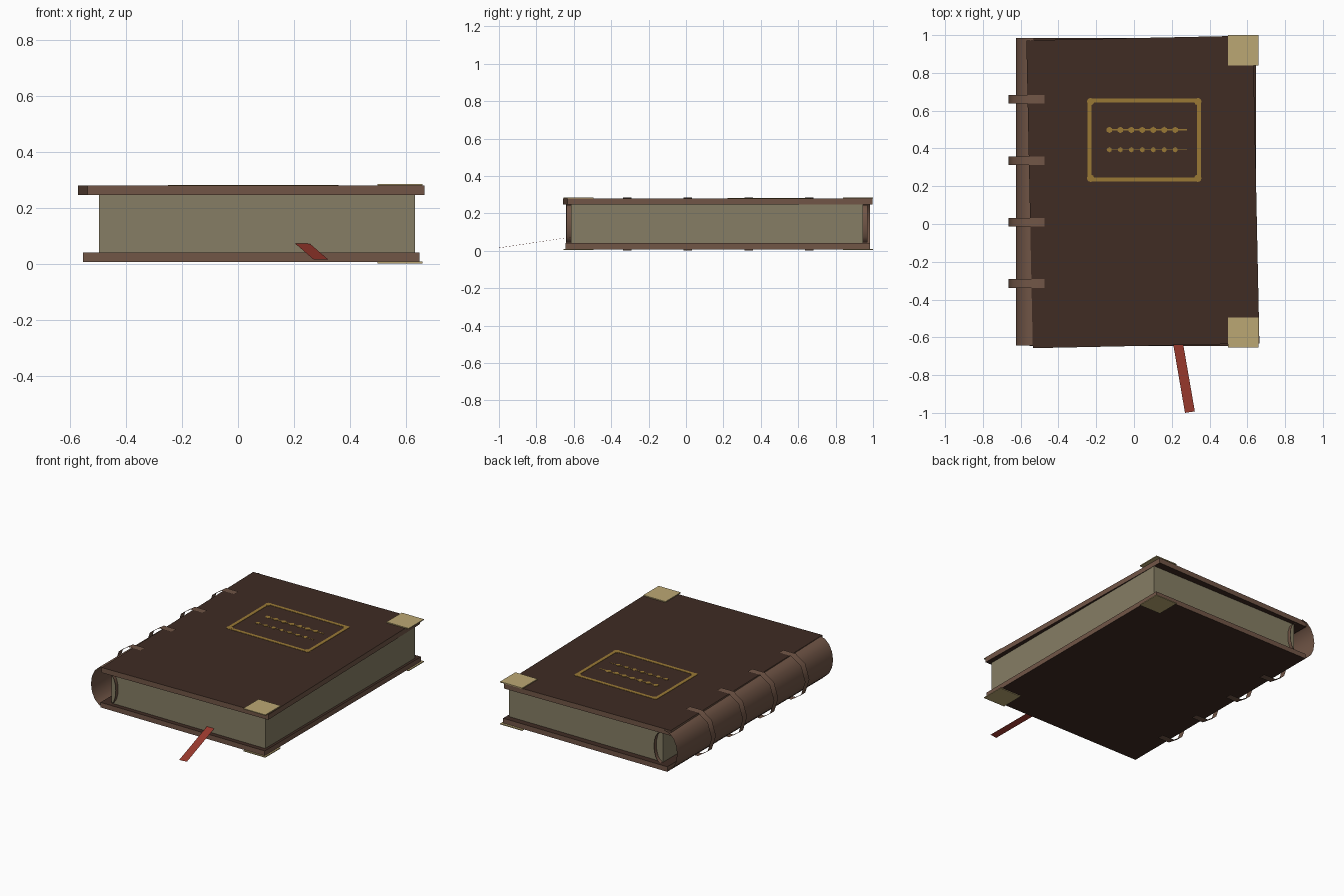
import bpy, bmesh, math
from mathutils import Matrix

if "Cube" in bpy.data.objects:
    bpy.data.objects.remove(bpy.data.objects["Cube"], do_unlink=True)


def material(name, r, g, b):
    m = bpy.data.materials.new(name)
    m.use_nodes = True
    m.diffuse_color = (r, g, b, 1)
    bsdf = m.node_tree.nodes["Principled BSDF"]
    bsdf.inputs["Base Color"].default_value = (r, g, b, 1)
    bsdf.inputs["Roughness"].default_value = 0.8
    return m


DARK = material("dark leather", 0.050, 0.025, 0.017)
BROWN = material("brown leather", 0.165, 0.092, 0.062)
PAPER = material("aged paper", 0.240, 0.208, 0.128)
BRASS = material("pale brass", 0.500, 0.390, 0.175)
GOLD = material("gold leaf", 0.320, 0.190, 0.036)
RED = material("red ribbon", 0.360, 0.046, 0.030)


def finish(name, bm, *mats):
    mesh = bpy.data.meshes.new(name)
    bm.to_mesh(mesh)
    bm.free()
    for m in mats:
        mesh.materials.append(m)
    obj = bpy.data.objects.new(name, mesh)
    bpy.context.collection.objects.link(obj)
    return obj


def add_box(bm, x0, x1, y0, y1, z0, z1):
    place = Matrix.Translation(((x0 + x1) / 2, (y0 + y1) / 2, (z0 + z1) / 2))
    size = Matrix.Diagonal((x1 - x0, y1 - y0, z1 - z0, 1))
    bmesh.ops.create_cube(bm, size=1, matrix=place @ size)


def add_stud(bm, x, y, r, sides):
    bmesh.ops.create_cone(bm, cap_ends=True, segments=sides, radius1=r, radius2=r,
                          depth=0.004, matrix=Matrix.Translation((x, y, 0.2805)))


def sheet(name, profile, y0, y1, mat):
    """Thin sheet: an x-z profile swept along y."""
    bm = bmesh.new()
    rows = [[bm.verts.new((x, y, z)) for x, z in profile] for y in (y0, y1)]
    for i in range(len(profile) - 1):
        f = bm.faces.new((rows[0][i], rows[0][i + 1], rows[1][i + 1], rows[1][i]))
        f.smooth = True
    return finish(name, bm, mat)


def arc(cx, cz, rx, rz, steps):
    return [(cx - rx * math.sin(math.pi * i / steps), cz + rz * math.cos(math.pi * i / steps))
            for i in range(steps + 1)]


# Covers: dark faces, brown edges; the top one sits slightly twisted
def cover(name, z0, z1, angle):
    bm = bmesh.new()
    add_box(bm, -0.6, 0.6, -0.815, 0.815, z0, z1)
    for f in bm.faces:
        f.material_index = 0 if abs(f.normal.z) > 0.5 else 1
    turn = Matrix.Translation((0.047, 0.17, 0)) @ Matrix.Rotation(math.radians(angle), 4, "Z")
    bmesh.ops.transform(bm, matrix=turn, verts=bm.verts)
    finish(name, bm, DARK, BROWN)


cover("top_cover", 0.246, 0.28, 1.2)
cover("bottom_cover", 0.008, 0.041, 0)

# Page block
bm = bmesh.new()
add_box(bm, -0.495, 0.63, -0.615, 0.945, 0.041, 0.246)
finish("page_block", bm, PAPER)

# Rounded spine and the small bands at both ends of the pages
sheet("spine", arc(-0.53, 0.144, 0.095, 0.134, 8), -0.642, 0.985, BROWN)
for name, y0, y1 in (("front_headband", -0.64, -0.61), ("back_headband", 0.94, 0.97)):
    sheet(name, arc(-0.49, 0.144, -0.045, 0.1, 8), y0, y1, BROWN)

# Raised bands wrapping the spine onto both covers
half = [(-0.475, 0.143), (-0.565, 0.143), (-0.635, 0.095)]
wrap = ([(x, 0.143 + h) for x, h in half] + [(-0.665, 0.143)]
        + [(x, 0.143 - h) for x, h in reversed(half)])
for i in range(4):
    y = 0.66 - 0.325 * i
    sheet(f"raised_band_{i + 1}", wrap, y - 0.023, y + 0.023, BROWN)

# Corner plates on both covers
for side, z in (("top", 0.28), ("bottom", 0.003)):
    for end, y in (("front", -0.655), ("back", 0.84)):
        bm = bmesh.new()
        add_box(bm, 0.497, 0.658, y, y + 0.16, z, z + 0.006)
        finish(f"{side}_{end}_corner_plate", bm, BRASS)

# Gold frame with rounded corners
L, R, B, T, W = -0.236, 0.344, 0.236, 0.654, 0.011
bm = bmesh.new()
for y in (B, T):
    add_box(bm, L, R, y - W, y + W, 0.279, 0.282)
    for x in (L, R):
        add_stud(bm, x + math.copysign(0.006, 0.05 - x), y + math.copysign(0.006, 0.45 - y), 0.02, 8)
for x in (L, R):
    add_box(bm, x - W, x + W, B, T, 0.279, 0.282)
finish("gold_frame", bm, GOLD)

# Two ornament rows of studs on a fine line
for name, y, r, w in (("upper_ornament", 0.498, 0.017, 0.004), ("lower_ornament", 0.393, 0.014, 0.002)):
    bm = bmesh.new()
    add_box(bm, -0.145, 0.28, y - w, y + w, 0.279, 0.2815)
    for i in range(7):
        add_stud(bm, -0.13 + 0.058 * i, y, r, 6)
    finish(name, bm, GOLD)

# Ribbon bookmark
bm = bmesh.new()
corners = [(0.203, -0.61, 0.074), (0.255, -0.605, 0.074), (0.322, -0.992, 0.016), (0.27, -1.0, 0.016)]
bm.faces.new([bm.verts.new(c) for c in reversed(corners)])
finish("ribbon", bm, RED)
